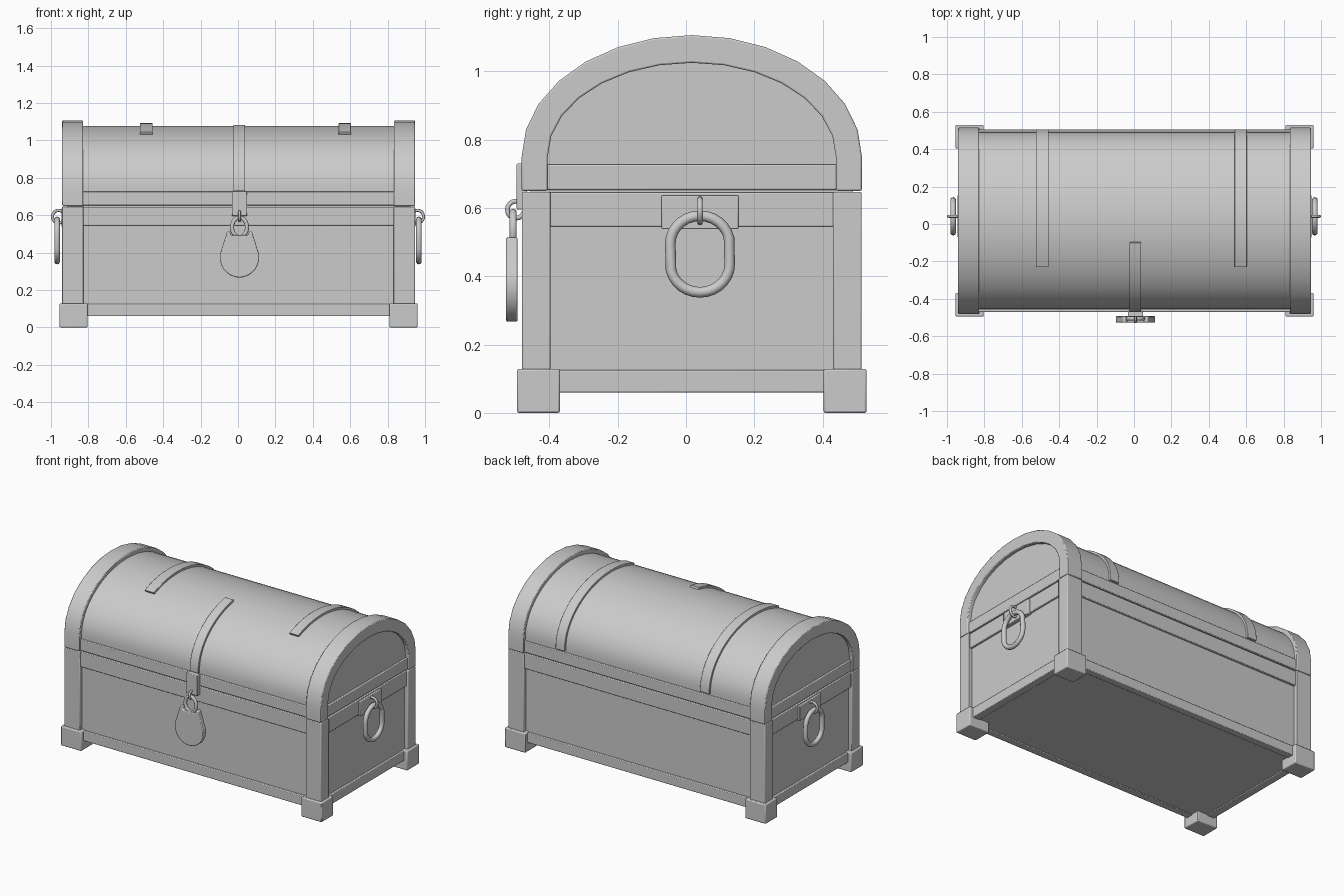
import bpy, bmesh
from math import sin, cos, pi, radians
from mathutils import Vector

if "Cube" in bpy.data.objects:
    bpy.data.objects.remove(bpy.data.objects["Cube"])

CX, CY = 0.003, 0.017      # centre of the chest body
LZ = 0.75                  # height where the lid starts to curve


def finish(name, bm, bevel=0.0, angle=30):
    bmesh.ops.recalc_face_normals(bm, faces=bm.faces)
    me = bpy.data.meshes.new(name)
    bm.to_mesh(me)
    bm.free()
    ob = bpy.data.objects.new(name, me)
    bpy.context.collection.objects.link(ob)
    bpy.ops.object.select_all(action='DESELECT')
    ob.select_set(True)
    bpy.context.view_layer.objects.active = ob
    bpy.ops.object.shade_smooth_by_angle(angle=radians(angle))
    if bevel:
        m = ob.modifiers.new("bevel", 'BEVEL')
        m.width, m.segments, m.limit_method = bevel, 2, 'ANGLE'
        m.angle_limit = radians(40)
    return ob


def box(name, x0, x1, y0, y1, z0, z1, bevel=0.004):
    bm = bmesh.new()
    bmesh.ops.create_cube(bm, size=1)
    for v in bm.verts:
        v.co = ((x0 + x1) / 2 + v.co.x * (x1 - x0), (y0 + y1) / 2 + v.co.y * (y1 - y0),
                (z0 + z1) / 2 + v.co.z * (z1 - z0))
    return finish(name, bm, bevel)


def prism(name, pts, axis, a, b, bevel=0.0):
    """Extrude a 2D outline along x (pts are y,z) or y (pts are x,z)."""
    bm = bmesh.new()
    put = (lambda p, d: (d, p[0], p[1])) if axis == 'x' else (lambda p, d: (p[0], d, p[1]))
    r0 = [bm.verts.new(put(p, a)) for p in pts]
    r1 = [bm.verts.new(put(p, b)) for p in pts]
    n = len(pts)
    for i in range(n):
        j = (i + 1) % n
        bm.faces.new((r0[i], r0[j], r1[j], r1[i]))
    bm.faces.new(r0)
    bm.faces.new(r1)
    return finish(name, bm, bevel)


def tube(name, path, r, normal, sides=10):
    """Closed tube along a planar loop."""
    bm = bmesh.new()
    nrm, n = Vector(normal), len(path)
    path = [Vector(p) for p in path]
    rings = []
    for i, p in enumerate(path):
        out = (path[(i + 1) % n] - path[i - 1]).normalized().cross(nrm)
        rings.append([bm.verts.new(p + r * (cos(a) * out + sin(a) * nrm))
                      for a in (2 * pi * k / sides for k in range(sides))])
    for i in range(n):
        for k in range(sides):
            l = (k + 1) % sides
            j = (i + 1) % n
            bm.faces.new((rings[i][k], rings[i][l], rings[j][l], rings[j][k]))
    return finish(name, bm, 0, 60)


def arch(hw, h, a0=0, a1=180, n=14):
    """Points on the lid curve; angle 0 is the back, 180 the front."""
    angs = [radians(a0 + (a1 - a0) * i / n) for i in range(n + 1)]
    return [(CY + hw * cos(a), LZ + h * sin(a)) for a in angs]


# Chest body and lid barrel
box("body_panels", CX - 0.918, CX + 0.918, CY - 0.472, CY + 0.472, 0.066, 0.655, 0)
barrel = arch(0.474, 0.328, n=32)
prism("lid_barrel", [(CY + 0.474, 0.652)] + barrel + [(CY - 0.474, 0.652)], 'x', CX - 0.918, CX + 0.918)

# Horizontal rails: front and back, then the two ends
for name, z0, z1, inset in (("bottom_rail", 0.06, 0.125, 0), ("upper_rail", 0.545, 0.645, 0),
                            ("lid_rail", 0.653, 0.727, 0)):
    for s, side in ((-1, "front"), (1, "back")):
        y = sorted((CY + s * 0.44, CY + s * 0.487))
        box(f"{name}_{side}", CX - 0.9, CX + 0.9, *y, z0, z1)
    for s, side in ((-1, "left"), (1, "right")):
        x = sorted((CX + s * 0.88, CX + s * 0.932))
        box(f"{name}_{side}", *x, CY - 0.46, CY + 0.46, z0, z1)

# Corner posts, feet and lid end arches
for sx, a in ((-1, "left"), (1, "right")):
    for sy, b in ((-1, "front"), (1, "back")):
        box(f"post_{b}_{a}", *sorted((CX + sx * 0.829, CX + sx * 0.943)),
            *sorted((CY + sy * 0.414, CY + sy * 0.497)), 0.1, 0.647)
        box(f"foot_{b}_{a}", *sorted((CX + sx * 0.807, CX + sx * 0.957)),
            *sorted((CY + sy * 0.386, CY + sy * 0.512)), 0, 0.129, 0.006)
    outer = [(CY + 0.498, 0.65)] + arch(0.498, 0.356) + [(CY - 0.498, 0.65)]
    inner = [(CY + 0.422, 0.65)] + arch(0.422, 0.275) + [(CY - 0.422, 0.65)]
    prism(f"lid_arch_{a}", outer + inner[::-1], 'x', CX + sx * 0.831, CX + sx * 0.943, 0.005)


# Straps bent over the lid
def strap(name, x0, x1, a0, a1):
    top, low = arch(0.488, 0.342, a0, a1, 20), arch(0.465, 0.32, a0, a1, 20)
    prism(name, top + low[::-1], 'x', x0, x1, 0.002)


strap("strap_left", -0.524, -0.456, -2, 120.5)
strap("strap_right", 0.538, 0.604, -2, 120.5)
strap("strap_centre", -0.024, 0.038, 104, 183)

# Hasp hanging from the centre strap, with its staple
HX = 0.008
box("hasp", HX - 0.041, HX + 0.041, -0.496, -0.465, 0.595, 0.73)
tube("hasp_staple", [(HX, -0.498 + 0.025 * cos(t), 0.595 + 0.025 * sin(t))
                     for t in (2 * pi * i / 16 for i in range(16))], 0.007, (1, 0, 0), 8)

# Padlock body: round bottom with narrower shoulders
half = [(0.105 * sin(radians(a)), 0.375 - 0.108 * cos(radians(a))) for a in range(0, 126, 9)]
half += [(0.083, 0.462), (0.073, 0.49), (0.068, 0.512), (0.052, 0.514), (0.045, 0.493)]
outline = [(HX + x, z) for x, z in half] + [(HX - x, z) for x, z in half[:0:-1]]
prism("padlock_body", outline, 'y', -0.527, -0.493, 0.005)
tube("padlock_shackle", [(HX + 0.04 * cos(t), -0.506, 0.535 + 0.052 * sin(t))
                         for t in (2 * pi * i / 24 for i in range(24))], 0.011, (0, 1, 0))

# Side handles: plate, small staple and hanging ring
RY = 0.041
for s, side in ((-1, "left"), (1, "right")):
    box(f"handle_plate_{side}", *sorted((s * 0.92, CX + s * 0.946)), RY - 0.113, RY + 0.113, 0.538, 0.637)
    tube(f"handle_staple_{side}", [(s * 0.96 + 0.032 * cos(t), RY, 0.592 + 0.034 * sin(t))
                                   for t in (2 * pi * i / 20 for i in range(20))], 0.008, (0, 1, 0), 8)
    ring = []
    for i in range(28):
        t = 2 * pi * i / 28
        ring.append((s * 0.967, RY + 0.087 * cos(t),
                     0.465 + 0.082 * sin(t) + (0.03 if sin(t) > 0 else -0.03)))
    tube(f"handle_ring_{side}", ring, 0.0155, (1, 0, 0))
